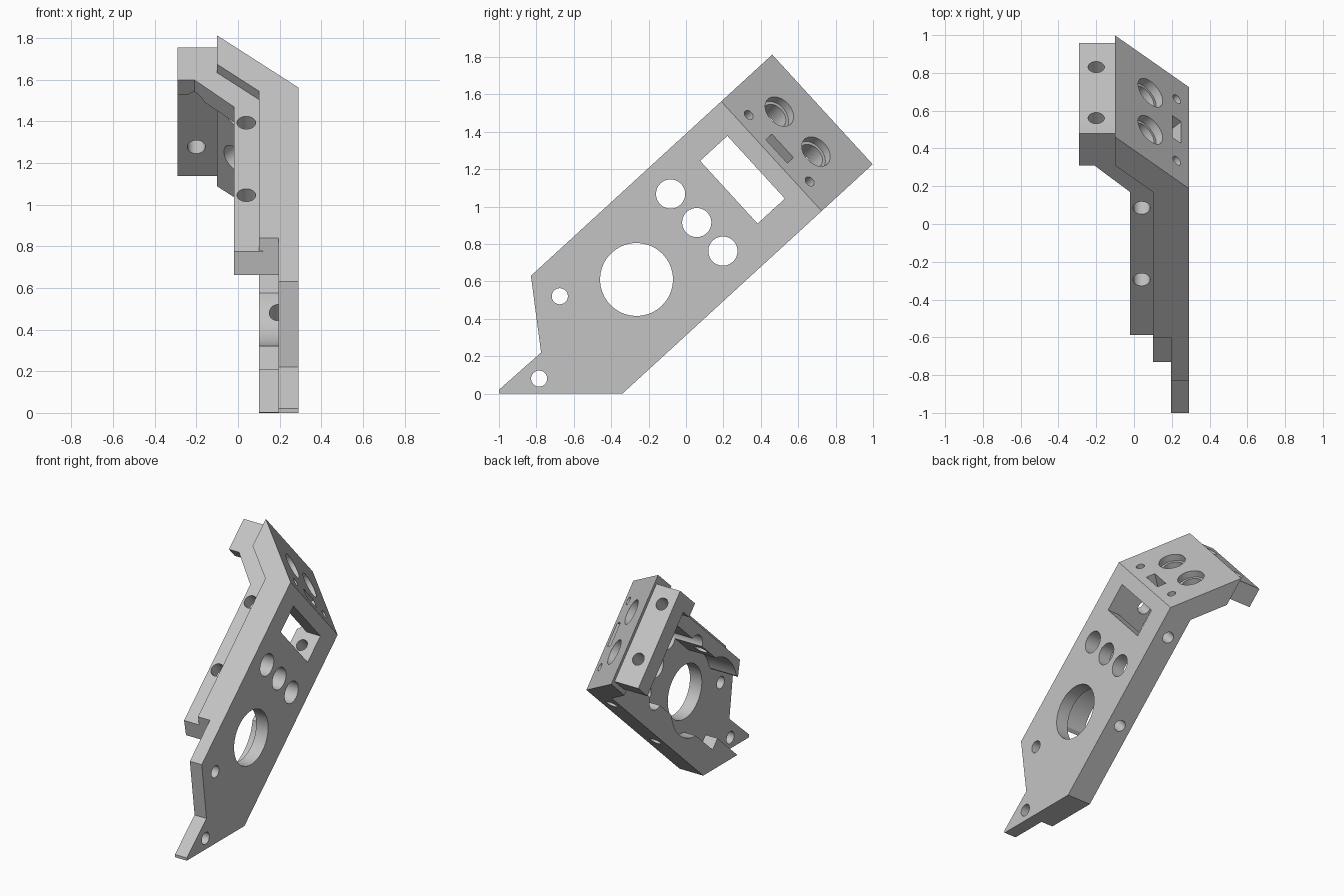
import bpy, bmesh, math
from mathutils import Matrix, Vector

old = bpy.data.objects.get("Cube")
if old:
    bpy.data.objects.remove(old, do_unlink=True)

# Working frame: x across, u along the arm, v across its width
TILT = math.radians(42.5)
FRAME = Matrix.Translation((0, -0.34, 0)) @ Matrix.Rotation(TILT, 4, 'X')

grey = bpy.data.materials.new("light_grey")
grey.use_nodes = True
grey.diffuse_color = (0.55, 0.55, 0.55, 1)
grey.node_tree.nodes["Principled BSDF"].inputs["Base Color"].default_value = (0.55, 0.55, 0.55, 1)


def make_object(name, bm):
    bmesh.ops.recalc_face_normals(bm, faces=bm.faces)
    mesh = bpy.data.meshes.new(name)
    bm.to_mesh(mesh)
    bm.free()
    mesh.materials.append(grey)
    obj = bpy.data.objects.new(name, mesh)
    bpy.context.collection.objects.link(obj)
    return obj


def extrude(name, points, step):
    bm = bmesh.new()
    face = bm.faces.new([bm.verts.new(p) for p in points])
    moved = bmesh.ops.extrude_face_region(bm, geom=[face])["geom"]
    bmesh.ops.translate(bm, vec=step, verts=[g for g in moved if isinstance(g, bmesh.types.BMVert)])
    return make_object(name, bm)


def slab(name, outline, x0, x1):
    """Outline in (u, v), extruded across x."""
    return extrude(name, [(x0, u, v) for u, v in outline], (x1 - x0, 0, 0))


def bar(name, profile, v0, v1):
    """Profile in (x, u), extruded across v."""
    return extrude(name, [(x, u, v0) for x, u in profile], (0, 0, v1 - v0))


def rod(name, start, end, radius):
    """Cylinder between two points."""
    a, b = Vector(start), Vector(end)
    bm = bmesh.new()
    turn = (b - a).to_track_quat('Z', 'Y').to_matrix().to_4x4()
    bmesh.ops.create_cone(bm, cap_ends=True, segments=48, radius1=radius, radius2=radius,
                          depth=(b - a).length, matrix=Matrix.Translation((a + b) / 2) @ turn)
    return make_object(name, bm)


def combine(target, tool, operation):
    tool.hide_render = True
    mod = target.modifiers.new(operation.lower(), 'BOOLEAN')
    mod.operation, mod.solver, mod.object = operation, 'EXACT', tool
    bpy.context.view_layer.objects.active = target
    bpy.ops.object.modifier_apply(modifier=mod.name)
    bpy.data.objects.remove(tool, do_unlink=True)


# Main plate with pointed tail
bracket = slab("bent_bracket", [(0, 0), (-0.486, 0.446), (-0.473, 0.461), (-0.172, 0.456),
                                (0.065, 0.795), (1.445, 0.795), (1.445, 0)], 0.195, 0.29)

parts = [
    # Angled end plate
    bar("angled_end", [(0.29, 1.445), (-0.1, 1.815), (-0.1, 1.61), (0.1, 1.42),
                       (0.195, 1.33), (0.29, 1.33)], 0, 0.795),
    # Lower rim with tail pad
    slab("lower_rim", [(0, 0), (-0.287, 0.264), (0.02, 0.264), (0.02, 0.18),
                       (1.43, 0.18), (1.43, 0)], 0.1, 0.22),
    # Upper rim and raised flange
    slab("upper_rim", [(0.375, 0.795), (0.28, 0.64), (1.43, 0.64), (1.43, 0.795)], 0.1, 0.22),
    slab("flange", [(0.341, 0.74), (0.28, 0.64), (1.36, 0.64), (1.36, 0.74)], -0.02, 0.12),
    # Flange following the bend, and the end lip
    bar("bent_flange", [(0.12, 1.3), (-0.02, 1.3), (-0.02, 1.368), (-0.21, 1.56), (-0.29, 1.56),
                        (-0.29, 1.79), (-0.09, 1.79), (-0.09, 1.64), (0.12, 1.44)], 0.64, 0.74),
    bar("end_lip", [(-0.29, 1.65), (-0.29, 1.79), (-0.09, 1.79), (-0.09, 1.65)], 0.03, 0.74),
]
for part in parts:
    combine(bracket, part, 'UNION')

cutters = []
# Round holes through the main plate: u, v, radius
for u, v, r in [(0.468, 0.399, 0.195), (0.911, 0.613, 0.078), (0.911, 0.406, 0.078),
                (0.911, 0.199, 0.078), (0.105, 0.61, 0.043), (-0.274, 0.36, 0.043)]:
    cutters.append(rod("plate_hole", (-0.2, u, v), (0.4, u, v), r))
# Clearance recess around the large hole
cutters.append(rod("recess", (-0.2, 0.468, 0.399), (0.195, 0.468, 0.399), 0.29))
# Rectangular window
cutters.append(slab("window", [(1.147, 0.182), (1.345, 0.182), (1.345, 0.637), (1.147, 0.637)], 0.05, 0.4))

# Holes square to the angled end
normal = Vector((0.69, 0.724, 0))
slope = Vector((-0.724, 0.69, 0))


def on_slope(t, v, height):
    return Vector((0.29, 1.445, v)) + slope * t + normal * height


for v in (0.255, 0.545):
    cutters.append(rod("counterbore", on_slope(0.28, v, 0.05), on_slope(0.28, v, -0.05), 0.09))
    cutters.append(rod("bore", on_slope(0.28, v, 0.05), on_slope(0.28, v, -0.22), 0.072))
for v in (0.16, 0.642):
    cutters.append(rod("pin_hole", on_slope(0.087, v, 0.05), on_slope(0.087, v, -0.2), 0.028))
corners = [(0.055, 0.05), (0.119, 0.05), (0.119, -0.2), (0.055, -0.2)]
cutters.append(extrude("slot", [on_slope(t, 0.313, h) for t, h in corners], (0, 0, 0.17)))

# Cross holes in flange, lip and lower edge
for u in (0.74, 1.255):
    cutters.append(rod("flange_hole", (0.04, u, 0.6), (0.04, u, 0.85), 0.045))
for v in (0.22, 0.62):
    cutters.append(rod("lip_hole", (-0.2, 1.5, v), (-0.2, 1.9, v), 0.043))
for u in (0.57, 1.25):
    cutters.append(rod("edge_hole", (0.19, u, -0.1), (0.19, u, 0.2), 0.04))
for cutter in cutters:
    combine(bracket, cutter, 'DIFFERENCE')

# Tilt into place and shade
bracket.data.transform(FRAME)
bpy.ops.object.select_all(action='DESELECT')
bracket.select_set(True)
bpy.context.view_layer.objects.active = bracket
bpy.ops.object.shade_smooth_by_angle(angle=math.radians(25))
